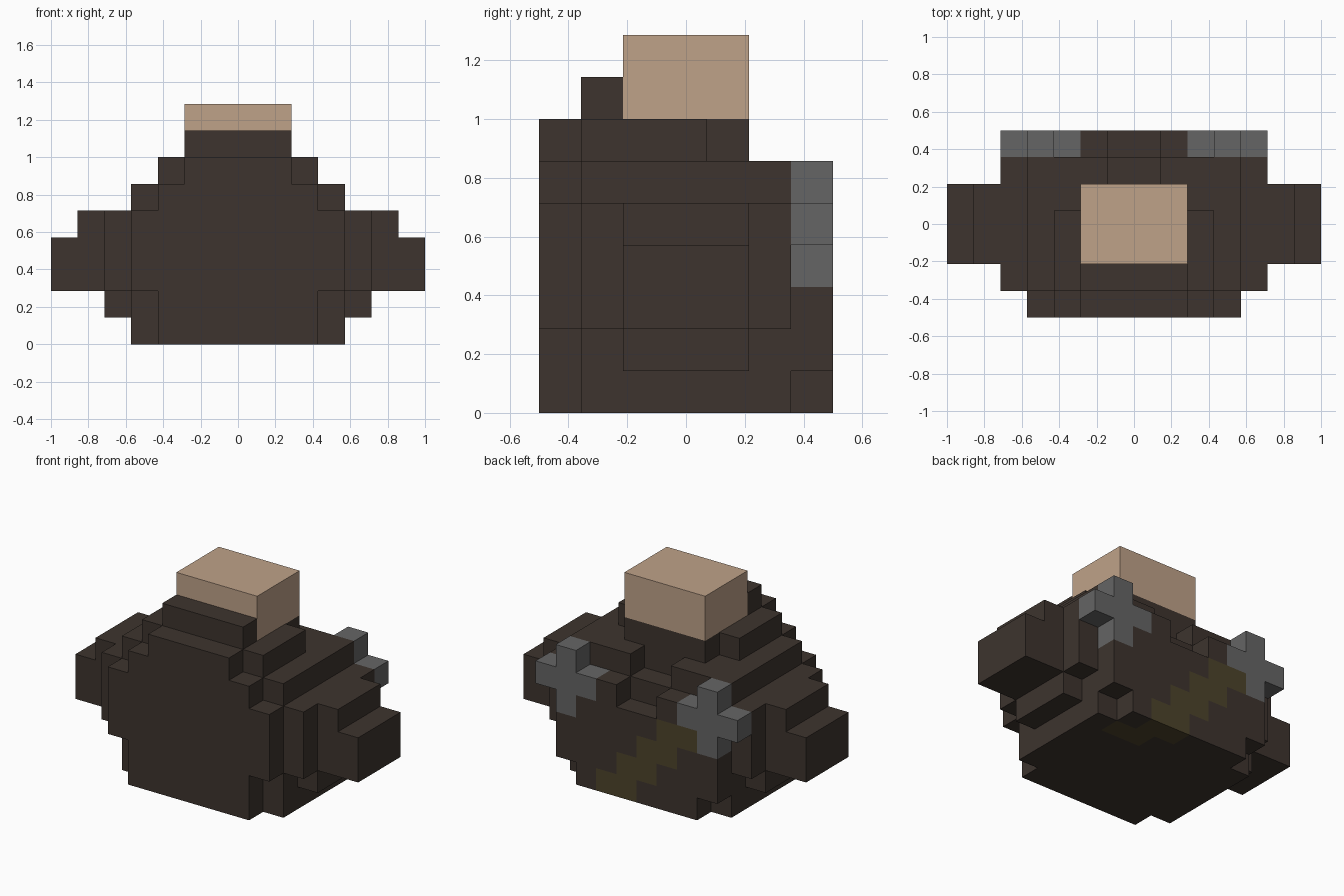
import bpy, bmesh
from itertools import product
from mathutils import Vector

U = 1 / 7  # block size

if "Cube" in bpy.data.objects:
    bpy.data.objects.remove(bpy.data.objects["Cube"], do_unlink=True)


def material(name, rgb):
    m = bpy.data.materials.new(name)
    m.use_nodes = True
    lin = [((c / 255 + 0.055) / 1.055) ** 2.4 for c in rgb]
    m.diffuse_color = (*lin, 1)
    m.node_tree.nodes["Principled BSDF"].inputs["Base Color"].default_value = (*lin, 1)
    return m


cloth = material("dark brown cloth", (61, 52, 46))
skin = material("tan skin", (191, 162, 137))
metal = material("grey metal", (101, 101, 101))
leather = material("olive leather", (77, 67, 42))


def box(x0, x1, y0, y1, z0, z1):
    """Set of unit cells; y counts from the front."""
    return set(product(range(x0, x1), range(y0, y1), range(z0, z1)))


def wide(half, y0, y1, z0, z1):
    return box(-half, half, y0, y1, z0, z1)


def blocks(name, cells, mats, rule=None):
    """Build the outer skin of a set of cells."""
    bm = bmesh.new()
    verts = {}
    for cell in sorted(cells):
        for axis, side in product(range(3), (0, 1)):
            step = [0, 0, 0]
            step[axis] = 2 * side - 1
            if tuple(c + s for c, s in zip(cell, step)) in cells:
                continue
            loop = []
            for a, b in ((0, 0), (1, 0), (1, 1), (0, 1)):
                p = list(cell)
                p[axis] += side
                p[(axis + 1) % 3] += a
                p[(axis + 2) % 3] += b
                loop.append(tuple(p))
            if not side:
                loop.reverse()
            for p in loop:
                if p not in verts:
                    verts[p] = bm.verts.new(((p[0]) * U, (p[1] - 3.5) * U, p[2] * U))
            face = bm.faces.new([verts[p] for p in loop])
            if rule:
                face.material_index = rule(cell, Vector(step))
    bmesh.ops.dissolve_limit(bm, angle_limit=0.01, verts=bm.verts[:],
                             edges=bm.edges[:], delimit={'MATERIAL'})
    me = bpy.data.meshes.new(name)
    bm.to_mesh(me)
    bm.free()
    for m in mats:
        me.materials.append(m)
    ob = bpy.data.objects.new(name, me)
    bpy.context.collection.objects.link(ob)
    return ob


def mirrored(cells):
    return {(-1 - x, y, z) for x, y, z in cells}


# Torso: stepped layers with a collar and a hollow between the shoulders
torso = wide(3, 0, 1, 0, 2) | wide(4, 0, 1, 2, 5) | wide(3, 0, 1, 5, 6) | wide(2, 0, 1, 6, 7)
torso |= wide(4, 1, 6, 0, 2) | wide(5, 1, 6, 2, 5) | wide(4, 1, 6, 5, 6)
torso |= wide(3, 1, 4, 6, 7) | wide(2, 4, 5, 6, 7) | wide(2, 1, 2, 7, 8)
torso |= wide(3, 6, 7, 0, 1) | wide(4, 6, 7, 1, 3) | wide(3, 6, 7, 3, 4) | wide(2, 6, 7, 4, 5)
torso -= wide(1, 5, 6, 5, 6) | wide(1, 6, 7, 4, 5)


# Diagonal strap across the back and under the base
def strap(cell, normal):
    x, y, z = cell
    if normal.y > 0 and y == 6 and z < 4:
        return int(-z <= x < 2 - z)
    if normal.z < 0 and z == 0 and y > 4:
        return int(6 - y <= x < 8 - y)
    return 0


blocks("torso", torso, [cloth, leather], strap)

# Head block
blocks("head", wide(2, 2, 5, 7, 9), [skin])

# Arms and back crosses on both sides
arm = box(4, 5, 2, 5, 1, 2) | box(5, 6, 2, 5, 2, 5) | box(6, 7, 2, 5, 2, 4)
cross = box(3, 4, 6, 7, 3, 6) | box(2, 5, 6, 7, 4, 5)
for side, place in (("left", set), ("right", mirrored)):
    blocks(side + "_arm", place(arm), [cloth])
    blocks(side + "_back_cross", place(cross), [metal])
